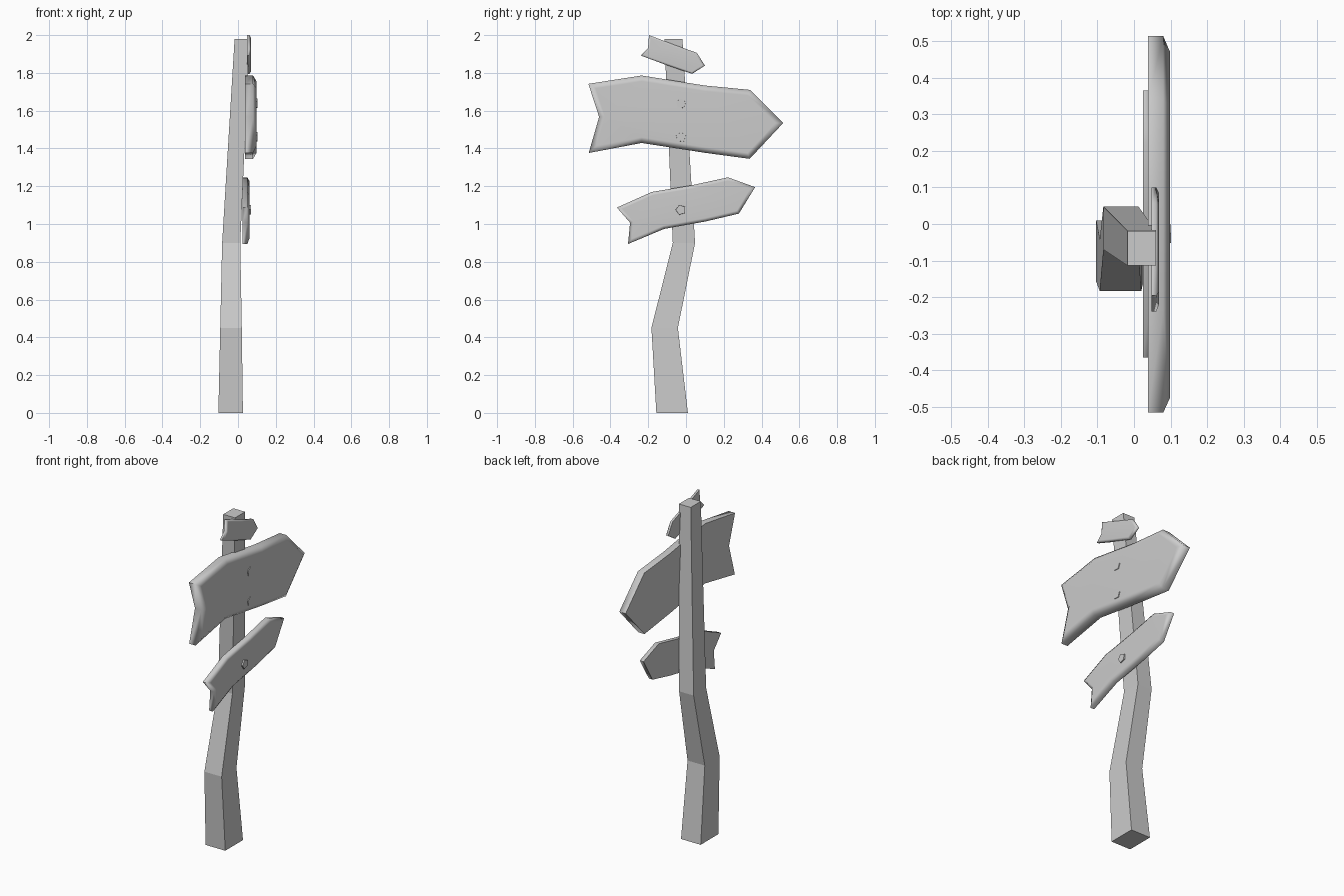
import bpy, bmesh, math
from mathutils import Matrix

if "Cube" in bpy.data.objects:
    bpy.data.objects.remove(bpy.data.objects["Cube"])


def finish(bm, name):
    bmesh.ops.recalc_face_normals(bm, faces=bm.faces[:])
    mesh = bpy.data.meshes.new(name)
    bm.to_mesh(mesh)
    bm.free()
    ob = bpy.data.objects.new(name, mesh)
    bpy.context.collection.objects.link(ob)
    return ob


def board(name, outline, x0, x1, rim, depth):
    """Plank cut to an arrow outline (y, z), chamfered on its +x face."""
    bm = bmesh.new()
    n = len(outline)
    back = [bm.verts.new((x0, y, z)) for y, z in outline]
    front = [bm.verts.new((x1 - depth, y, z)) for y, z in outline]
    bm.faces.new(back)
    face = bm.faces.new(front)
    for i in range(n):
        j = (i + 1) % n
        bm.faces.new((back[i], back[j], front[j], front[i]))
    bmesh.ops.recalc_face_normals(bm, faces=bm.faces[:])
    bmesh.ops.inset_region(bm, faces=[face], thickness=rim, use_even_offset=True)
    for v in face.verts:
        v.co.x = x1
    ob = finish(bm, name)
    bpy.ops.object.select_all(action='DESELECT')
    ob.select_set(True)
    bpy.context.view_layer.objects.active = ob
    bpy.ops.object.shade_smooth_by_angle(angle=math.radians(65))
    mod = ob.modifiers.new("flat_front", 'WEIGHTED_NORMAL')
    mod.keep_sharp = True


def bolt(name, y, z, x0, x1, turn):
    """Five-sided bolt head facing +x."""
    bm = bmesh.new()
    m = (Matrix.Translation(((x0 + x1) / 2, y, z))
         @ Matrix.Rotation(turn, 4, 'X') @ Matrix.Rotation(math.pi / 2, 4, 'Y'))
    bmesh.ops.create_cone(bm, cap_ends=True, segments=5, radius1=0.03,
                          radius2=0.027, depth=x1 - x0, matrix=m)
    finish(bm, name)


# Crooked post: stacked rectangles (z, x min, x max, y min, y max)
sections = [(0.0, -0.104, 0.026, -0.157, 0.01),
            (0.45, -0.094, 0.02, -0.183, -0.043),
            (0.90, -0.084, 0.012, -0.07, 0.048),
            (1.98, -0.018, 0.06, -0.114, -0.019)]
bm = bmesh.new()
rings = [[bm.verts.new((x, y, z)) for x, y in ((a, c), (b, c), (b, d), (a, d))]
         for z, a, b, c, d in sections]
for lo, hi in zip(rings, rings[1:]):
    for i in range(4):
        j = (i + 1) % 4
        bm.faces.new((lo[i], lo[j], hi[j], hi[i]))
bm.faces.new(rings[0])
bm.faces.new(rings[-1])
finish(bm, "post")

# Arrow boards
board("large_board",
      [(-0.517, 1.742), (-0.235, 1.786), (0.10, 1.733), (0.339, 1.71),
       (0.515, 1.535), (0.337, 1.345), (0.10, 1.377), (-0.235, 1.429),
       (-0.515, 1.376), (-0.46, 1.567)], 0.038, 0.098, 0.03, 0.018)
board("middle_board",
      [(-0.366, 1.087), (-0.18, 1.17), (0.03, 1.205), (0.222, 1.247),
       (0.366, 1.195), (0.28, 1.055), (0.106, 1.014), (-0.116, 0.974),
       (-0.307, 0.894), (-0.296, 1.007)], 0.024, 0.06, 0.018, 0.011)
board("small_board",
      [(-0.196, 2.0), (-0.06, 1.948), (0.058, 1.906), (0.10, 1.838),
       (0.032, 1.795), (-0.116, 1.846), (-0.24, 1.892), (-0.201, 1.931)],
      0.048, 0.068, 0.01, 0.007)

# Bolts
bolt("upper_bolt", -0.027, 1.638, 0.07, 0.102, 0.25)
bolt("lower_bolt", -0.027, 1.46, 0.07, 0.102, 0.25)
bolt("middle_bolt", -0.027, 1.075, 0.04, 0.068, 0.6)
